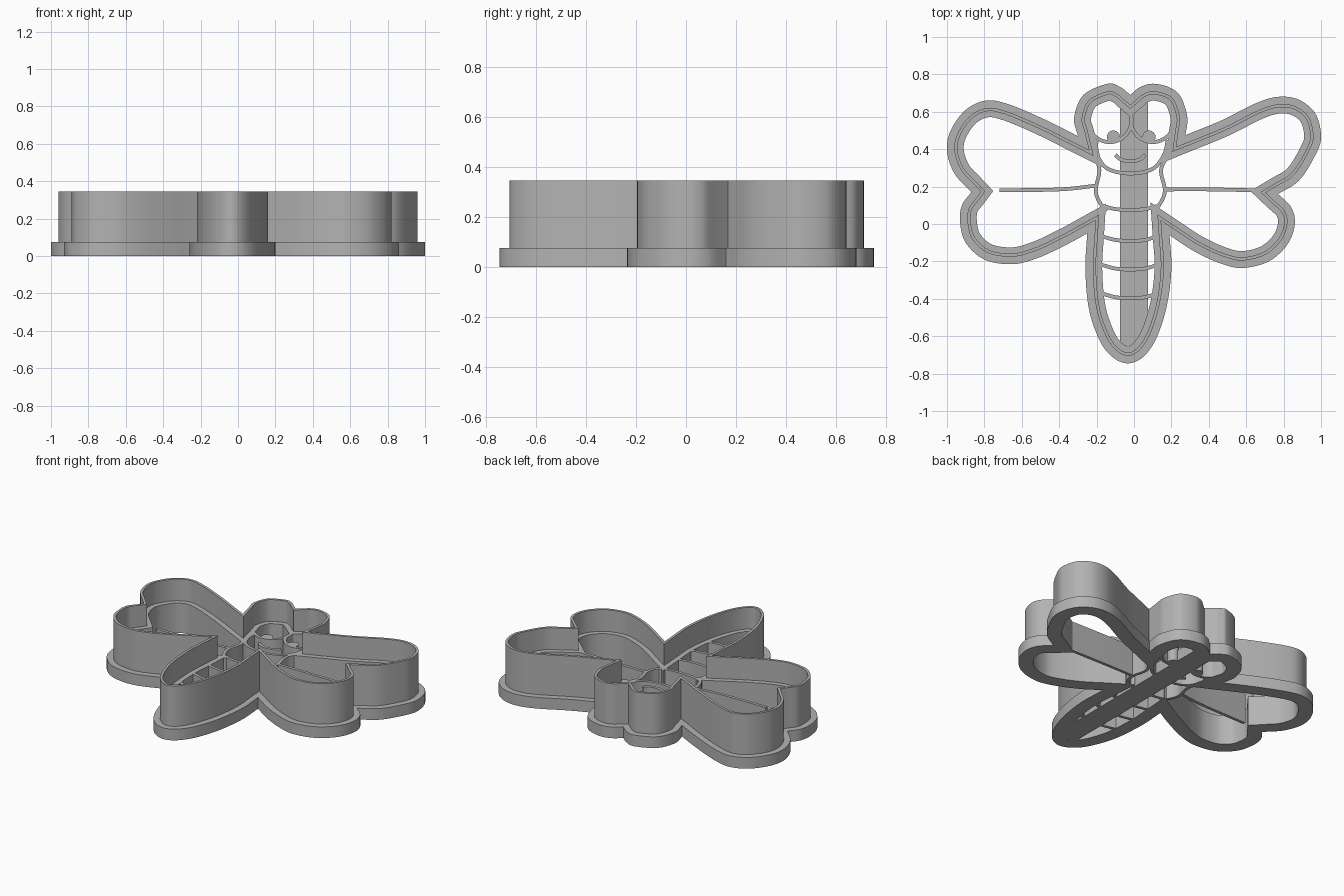
import bpy
import bmesh
import math
from mathutils import Vector

default_cube = bpy.data.objects.get("Cube")
if default_cube:
    bpy.data.objects.remove(default_cube, do_unlink=True)

FLANGE_TOP, STAMP_TOP, BLADE_TOP = 0.075, 0.2, 0.345
FLANGE, BLADE, BAND = 0.04, 0.057, 0.09

plastic = bpy.data.materials.new("grey_plastic")
GREY = (0.45, 0.45, 0.45, 1)
plastic.use_nodes = True
plastic.diffuse_color = GREY
plastic.node_tree.nodes["Principled BSDF"].inputs["Base Color"].default_value = GREY


def finish(name, bm):
    """Turn a bmesh into a named, coloured, edge-aware smooth object."""
    bmesh.ops.recalc_face_normals(bm, faces=bm.faces)
    mesh = bpy.data.meshes.new(name)
    bm.to_mesh(mesh)
    bm.free()
    mesh.materials.append(plastic)
    obj = bpy.data.objects.new(name, mesh)
    bpy.context.collection.objects.link(obj)
    bpy.ops.object.select_all(action="DESELECT")
    obj.select_set(True)
    bpy.context.view_layer.objects.active = obj
    bpy.ops.object.shade_smooth_by_angle(angle=math.radians(30))
    return obj


def spline(points, steps=8):
    """Smooth open curve through the points, sharp at both ends."""
    p = [Vector(q) for q in points]
    p = [2 * p[0] - p[1]] + p + [2 * p[-1] - p[-2]]
    out = []
    for a, b, c, d in zip(p, p[1:], p[2:], p[3:]):
        for i in range(steps):
            t = i / steps
            out.append(b + (c - a) * t / 2
                       + (2 * a - 5 * b + 4 * c - d) * t * t / 2
                       + (3 * b - a - 3 * c + d) * t ** 3 / 2)
    return out + [p[-2]]


def mitres(path, closed):
    """Mitred left-hand normal at each point of the path."""
    n, result = len(path), []
    for i, here in enumerate(path):
        before = path[i - 1] if closed or i else None
        after = path[(i + 1) % n] if closed or i < n - 1 else None
        d1 = (here - before).normalized() if before else (after - here).normalized()
        d2 = (after - here).normalized() if after else d1
        n1, n2 = Vector((-d1.y, d1.x)), Vector((-d2.y, d2.x))
        result.append((n1 + n2) / max(1 + n1.dot(n2), 0.3))
    return result


def sweep(name, path, profile, closed):
    """Carry a closed (offset, height) section along a flat path."""
    bm = bmesh.new()
    rings = [[bm.verts.new((*(p + m * off), z)) for off, z in profile]
             for p, m in zip(path, mitres(path, closed))]
    k = len(profile)
    pairs = list(zip(rings, rings[1:]))
    if closed:
        pairs.append((rings[-1], rings[0]))
    else:
        bm.faces.new(rings[0])
        bm.faces.new(rings[-1])
    for r, s in pairs:
        for j in range(k):
            bm.faces.new((r[j], r[(j + 1) % k], s[(j + 1) % k], s[j]))
    return finish(name, bm)


def ridge(name, path, width=0.02, closed=False):
    """Upright stamping ridge along a path."""
    h = width / 2
    section = [(-h, 0), (-h, STAMP_TOP), (h, STAMP_TOP), (h, 0)]
    return sweep(name, path, section, closed)


# Outline lobes, counter-clockwise; each begins where the last one ended
head_right = [(-.02, .69), (-.07, .73), (-.14, .75), (-.27, .69), (-.32, .57), (-.3, .47)]
upper_wing_right = [(-.48, .56), (-.67, .64), (-.79, .66), (-.9, .61), (-.98, .5),
                    (-1, .39), (-.96, .27), (-.87, .17)]
lower_wing_right = [(-.92, .1), (-.93, .01), (-.9, -.1), (-.8, -.19), (-.65, -.215),
                    (-.51, -.18), (-.36, -.11), (-.25, -.05)]
tail = [(-.26, -.24), (-.24, -.46), (-.18, -.63), (-.11, -.715), (-.03, -.745),
        (.05, -.71), (.12, -.61), (.175, -.44), (.2, -.24), (.19, -.06)]
lower_wing_left = [(.32, -.145), (.46, -.21), (.58, -.235), (.72, -.2), (.82, -.11),
                   (.86, 0), (.84, .09), (.77, .16)]
upper_wing_left = [(.88, .23), (.96, .35), (1, .46), (.97, .59), (.88, .665),
                   (.77, .68), (.65, .645), (.47, .555), (.275, .475)]
head_left = [(.285, .57), (.25, .68), (.19, .73), (.1, .75), (.03, .73), (-.02, .69)]

outline = spline(head_right)[:-1]
corner = head_right[-1]
for lobe in (upper_wing_right, lower_wing_right, tail,
             lower_wing_left, upper_wing_left, head_left):
    outline += spline([corner] + lobe)[:-1]
    corner = lobe[-1]

# Flange, thin cutting blade and inner ledge as one swept section
sweep("cutter_frame", outline,
      [(0, 0), (0, FLANGE_TOP), (FLANGE, FLANGE_TOP), (FLANGE, BLADE_TOP),
       (BLADE, BLADE_TOP), (BLADE, STAMP_TOP), (BAND, STAMP_TOP), (BAND, 0)], True)

# Flat spine bar under the body
bm = bmesh.new()
bmesh.ops.create_cube(bm, size=1)
for v in bm.verts:
    v.co = (v.co.x * 0.15, v.co.y * 1.3, (v.co.z + 0.5) * FLANGE_TOP)
finish("spine_bar", bm)

# Eyes: ring ridge and a round pupil in each
for side, x in (("right", -.13), ("left", .1)):
    ring = [Vector((x + .117 * math.cos(a), .555 + .117 * math.sin(a)))
            for a in (math.tau * i / 48 for i in range(48))]
    ridge(side + "_eye_ring", ring, closed=True)
    bm = bmesh.new()
    bmesh.ops.create_cone(bm, cap_ends=True, segments=24, radius1=.035, radius2=.035,
                          depth=STAMP_TOP)
    bmesh.ops.translate(bm, verts=bm.verts, vec=(x + (.02 if x < 0 else -.02), .465, STAMP_TOP / 2))
    finish(side + "_pupil", bm)

# Face, thorax and wing ridges
details = {
    "smile": [(-.1, .37), (-.07, .345), (-.02, .335), (.03, .345), (.06, .37)],
    "chin": [(-.2, .45), (-.2, .38), (-.16, .31), (-.1, .28), (-.02, .27),
             (.06, .28), (.12, .31), (.165, .38), (.18, .45)],
    "right_thorax": [(-.22, .38), (-.185, .29), (-.205, .18), (-.18, .11), (-.145, .07)],
    "left_thorax": [(.19, .38), (.145, .29), (.165, .18), (.14, .11), (.1, .07)],
    "waist": [(-.18, .1), (-.1, .08), (-.02, .075), (.06, .08), (.14, .1)],
    "right_wing_divider": [(-.72, .18), (-.4, .185), (-.2, .205)],
    "left_wing_divider": [(.66, .18), (.4, .185), (.16, .185)],
}
for name, points in details.items():
    ridge(name + "_ridge", spline(points))

# Sagging bands across the tail
for i in range(3):
    y = -.06 - .153 * i
    ridge("tail_band_%d" % (i + 1), spline([(-.19, y), (-.1, y - .025), (-.02, y - .03),
                                            (.06, y - .025), (.14, y)]))
